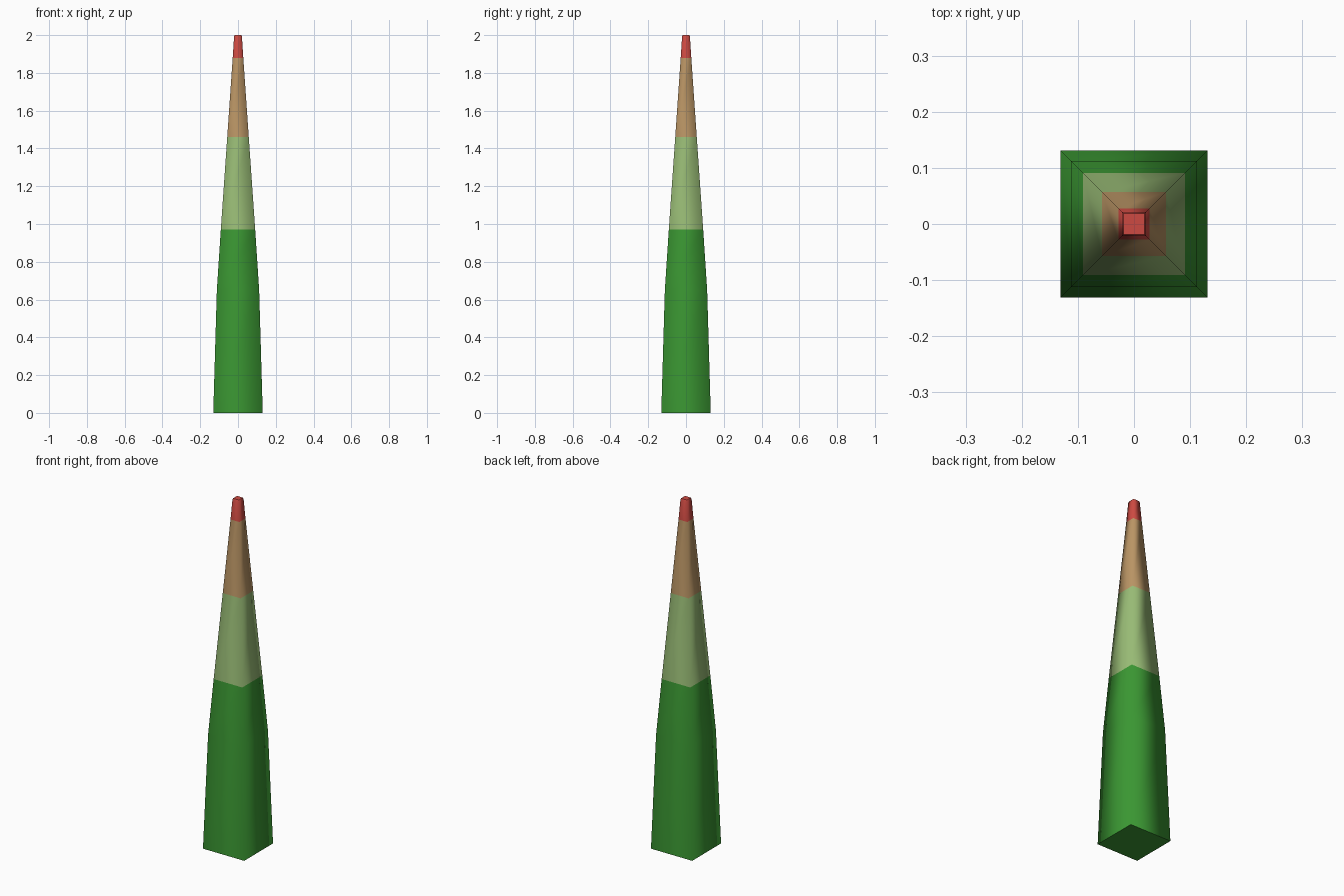
import bpy
import bmesh

cube = bpy.data.objects.get("Cube")
if cube:
    bpy.data.objects.remove(cube, do_unlink=True)


def linear(c):
    c /= 255
    return c / 12.92 if c <= 0.04045 else ((c + 0.055) / 1.055) ** 2.4


def make_material(name, rgb):
    mat = bpy.data.materials.new(name)
    color = (*[linear(c) for c in rgb], 1.0)
    mat.diffuse_color = color
    mat.use_nodes = True
    bsdf = mat.node_tree.nodes["Principled BSDF"]
    bsdf.inputs["Base Color"].default_value = color
    bsdf.inputs["Roughness"].default_value = 0.8
    return mat


materials = [
    make_material("deep green", (58, 150, 50)),
    make_material("pale green", (152, 187, 117)),
    make_material("tan", (185, 148, 100)),
    make_material("red", (205, 74, 66)),
]

# Square rings: height, half width, colour of the band above
rings = [
    (0.0, 0.131, 0),
    (0.65, 0.112, 0),
    (0.97, 0.091, 1),
    (1.46, 0.057, 2),
    (1.88, 0.028, 3),
    (1.99, 0.021, 3),
    (2.0, 0.0185, 3),
]
corners = [(-1, -1), (1, -1), (1, 1), (-1, 1)]

bm = bmesh.new()
loops = [[bm.verts.new((x * w, y * w, z)) for x, y in corners] for z, w, _ in rings]

# Tapering sides, softly shaded around the corners
for (lower, upper), (_, _, colour) in zip(zip(loops, loops[1:]), rings):
    for i in range(4):
        j = (i + 1) % 4
        face = bm.faces.new((lower[i], lower[j], upper[j], upper[i]))
        face.material_index = colour
        face.smooth = True

# Flat end caps with crisp rims
bottom = bm.faces.new(loops[0][::-1])
top = bm.faces.new(loops[-1])
top.material_index = 3
for cap in (bottom, top):
    for edge in cap.edges:
        edge.smooth = False

mesh = bpy.data.meshes.new("tapered_spire")
bm.to_mesh(mesh)
bm.free()
for mat in materials:
    mesh.materials.append(mat)
spire = bpy.data.objects.new("tapered_spire", mesh)
bpy.context.collection.objects.link(spire)
